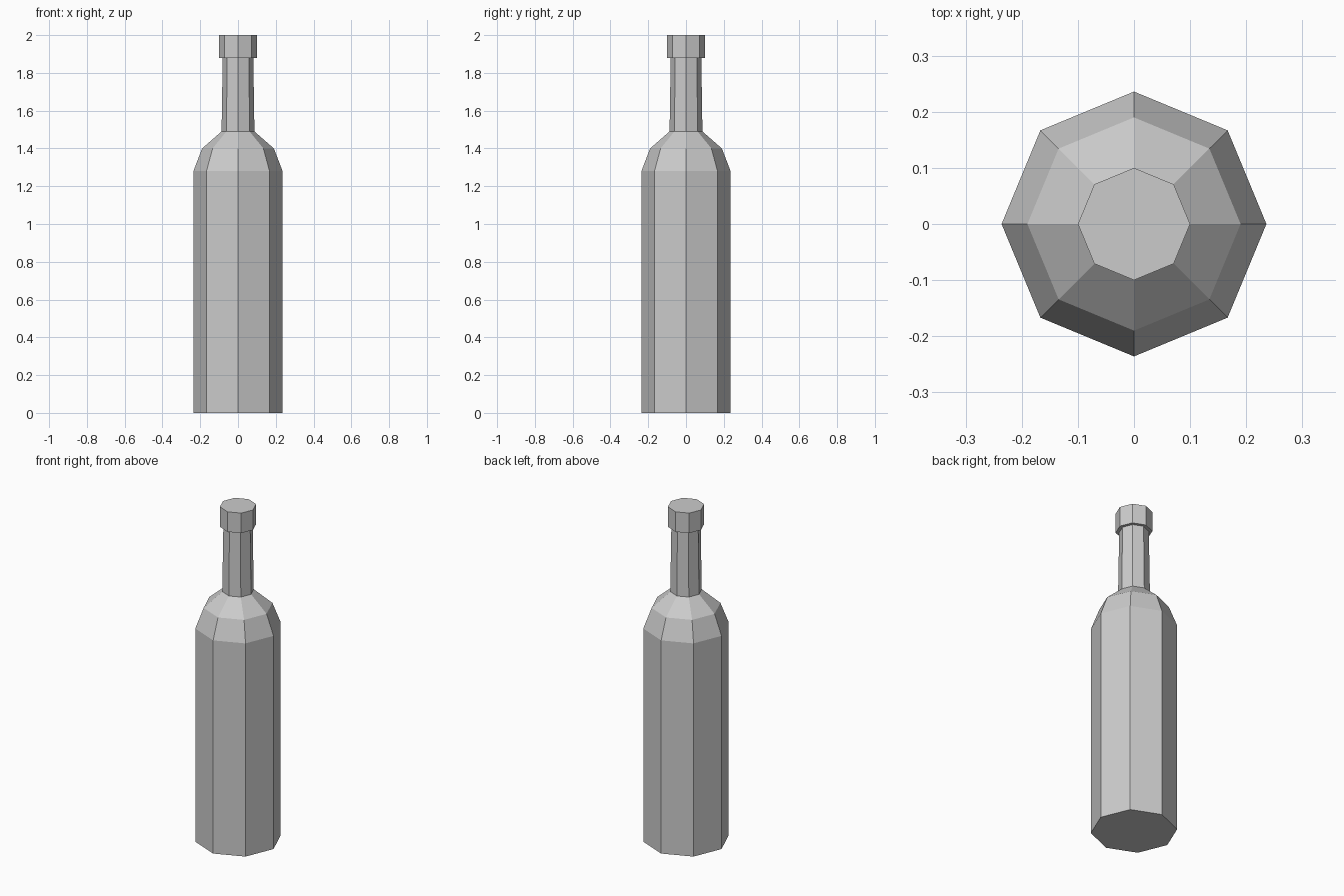
import bpy
import bmesh
from math import cos, sin, tau

SIDES = 8

cube = bpy.data.objects.get("Cube")
if cube:
    bpy.data.objects.remove(cube, do_unlink=True)

# Single plain grey
grey = bpy.data.materials.new("plain grey")
grey.use_nodes = True
colour = (0.6, 0.6, 0.6, 1)
grey.diffuse_color = colour
grey.node_tree.nodes["Principled BSDF"].inputs["Base Color"].default_value = colour


def lathe(name, profile, close_bottom=False, close_top=False):
    """Turn (radius, height) points into a flat-sided solid of revolution."""
    bm = bmesh.new()
    rings = [[bm.verts.new((r * cos(tau * i / SIDES), r * sin(tau * i / SIDES), z))
              for i in range(SIDES)] for r, z in profile]
    for low, high in zip(rings, rings[1:]):
        for i in range(SIDES):
            j = (i + 1) % SIDES
            bm.faces.new((low[i], low[j], high[j], high[i]))
    if close_bottom:
        bm.faces.new(rings[0][::-1])
    if close_top:
        bm.faces.new(rings[-1])
    mesh = bpy.data.meshes.new(name)
    bm.to_mesh(mesh)
    bm.free()
    mesh.materials.append(grey)
    obj = bpy.data.objects.new(name, mesh)
    bpy.context.scene.collection.objects.link(obj)
    return obj


# Body, two-step shoulder and tapering neck
lathe("bottle", [(0.236, 0), (0.236, 1.28), (0.19, 1.40), (0.087, 1.49), (0.081, 1.88)],
      close_bottom=True)

# Cap with its overhanging underside, starting at the neck rim
lathe("cap", [(0.081, 1.88), (0.1, 1.88), (0.1, 2.0)], close_top=True)
